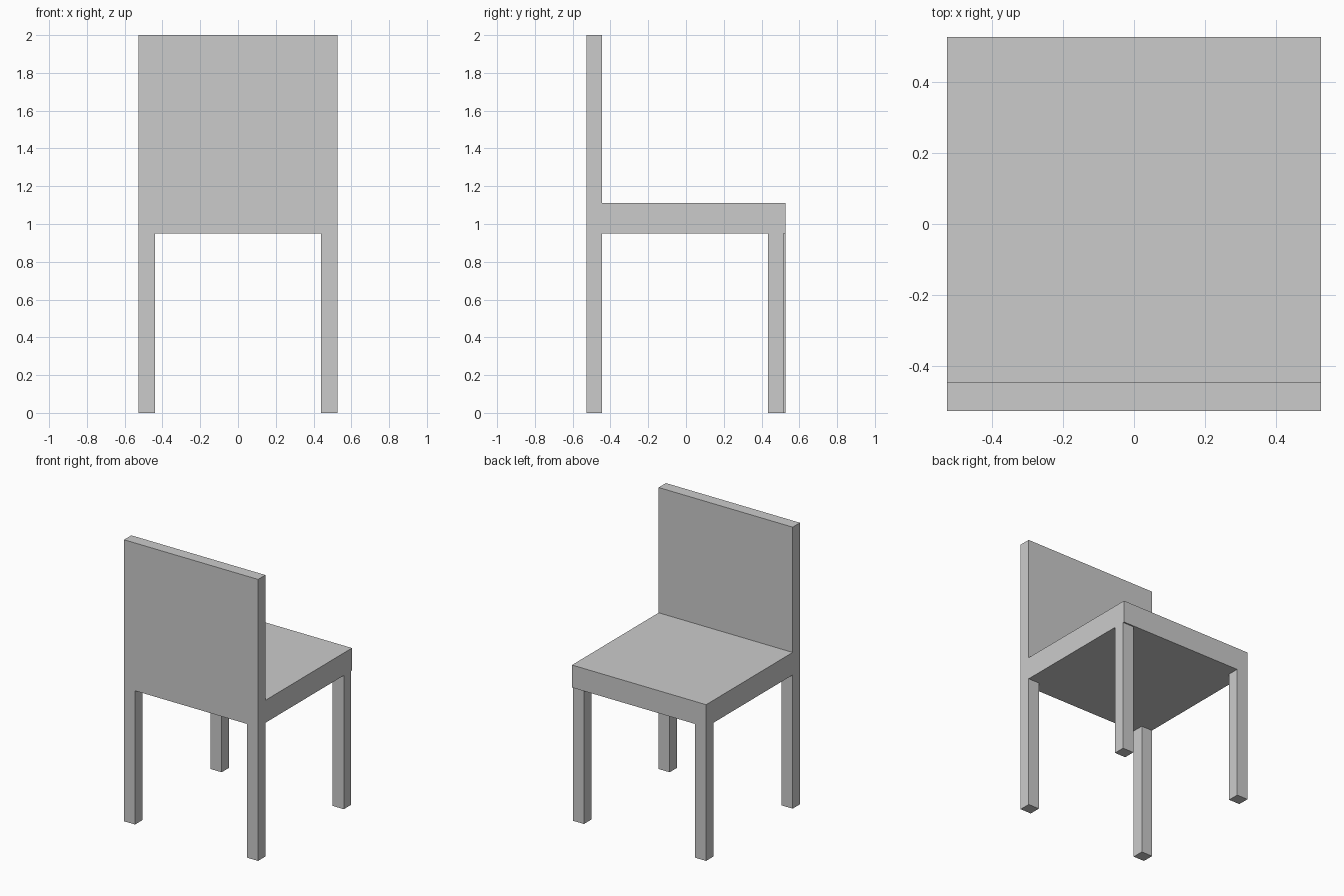
import bpy
import bmesh
from mathutils import Vector

cube = bpy.data.objects.get("Cube")
if cube:
    bpy.data.objects.remove(cube, do_unlink=True)

grey = bpy.data.materials.new("plain_grey")
grey.use_nodes = True
GREY = (0.6, 0.6, 0.6, 1.0)
grey.diffuse_color = GREY
grey.node_tree.nodes["Principled BSDF"].inputs["Base Color"].default_value = GREY


def box(name, low, high):
    """Add a flat-sided box between two opposite corners."""
    low, high = Vector(low), Vector(high)
    bm = bmesh.new()
    bmesh.ops.create_cube(bm, size=1)
    bmesh.ops.scale(bm, vec=high - low, verts=bm.verts)
    bmesh.ops.translate(bm, vec=(low + high) / 2, verts=bm.verts)
    mesh = bpy.data.meshes.new(name)
    bm.to_mesh(mesh)
    bm.free()
    mesh.materials.append(grey)
    obj = bpy.data.objects.new(name, mesh)
    bpy.context.collection.objects.link(obj)


HALF = 0.527                         # half of the seat width and depth
LEG_WIDTH, THICK = 0.087, 0.082      # leg width; leg depth and backrest thickness
SEAT_LOW, SEAT_TOP = 0.95, 1.11

# Seat slab and upright panel
box("seat", (-HALF, -HALF, SEAT_LOW), (HALF, HALF, SEAT_TOP))
box("backrest", (-HALF, -HALF, SEAT_TOP), (HALF, THICK - HALF, 2))

# Legs, by their low corner; one is set in slightly
right, left = -HALF, HALF - LEG_WIDTH
front, back = -HALF, HALF - THICK
corners = {
    "front_right_leg": (right, front),
    "front_left_leg": (left, front),
    "back_right_leg": (right, back),
    "back_left_leg": (left, back - 0.01),
}
for name, (x, y) in corners.items():
    box(name, (x, y, 0), (x + LEG_WIDTH, y + THICK, SEAT_LOW))
